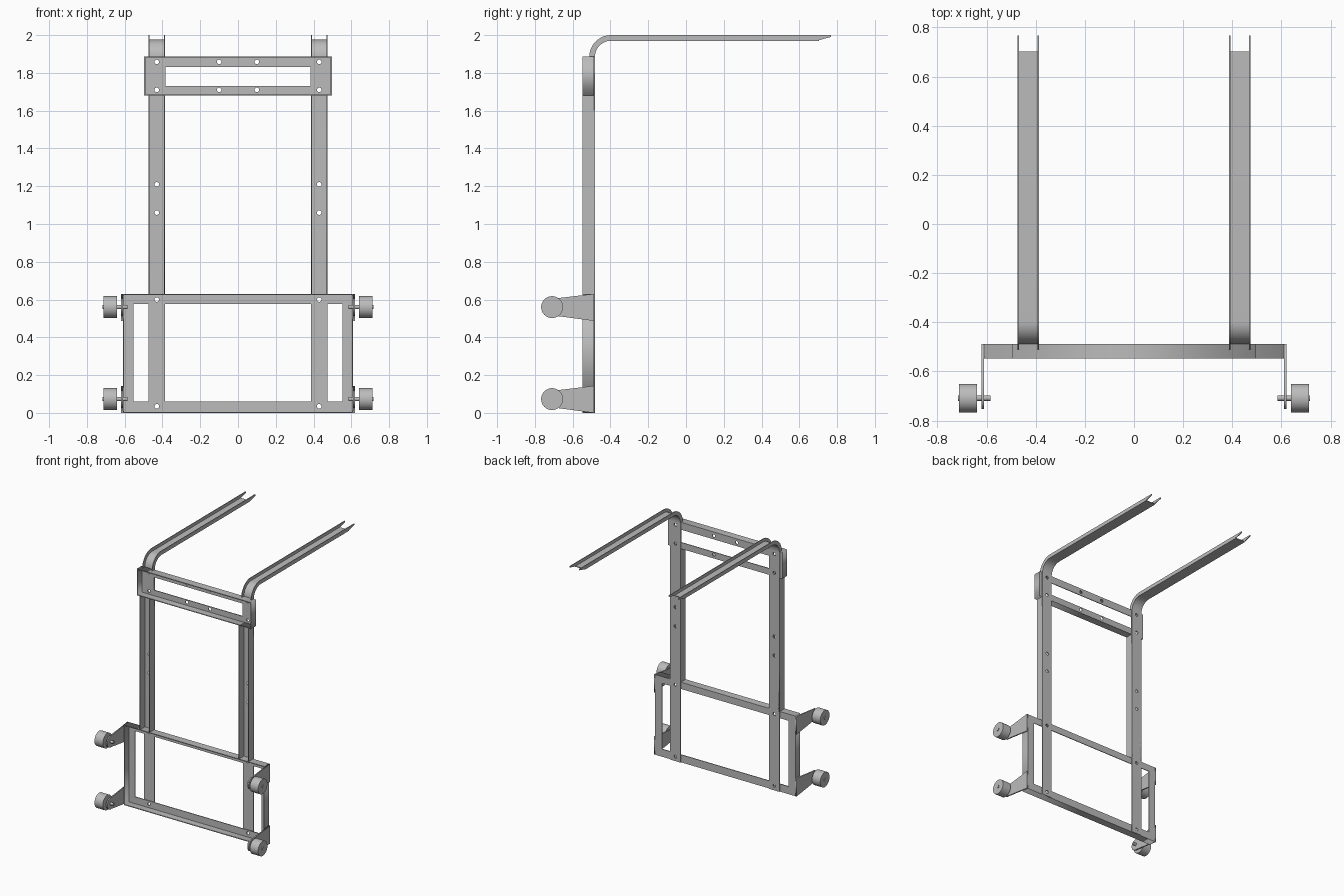
import bpy
from math import cos, sin, pi, radians
from mathutils import Matrix, Vector

cube = bpy.data.objects.get("Cube")
if cube:
    bpy.data.objects.remove(cube, do_unlink=True)

GREY = (0.5, 0.5, 0.5, 1)
steel = bpy.data.materials.new("grey_steel")
steel.use_nodes = True
steel.diffuse_color = GREY
steel.node_tree.nodes["Principled BSDF"].inputs["Base Color"].default_value = GREY

T = 0.006                # sheet thickness
BACK = -0.482            # rear face of the uprights
FRAME = BACK - T         # rear face of the frames
DEPTH = 0.06             # frame and channel depth
TOP = 1.885              # where the arm bend starts
BEND = BACK + 0.085      # centre of the bend


def arc(cx, cy, r, a0, a1, n=12):
    angles = [radians(a0 + (a1 - a0) * i / n) for i in range(n + 1)]
    return [(cx + r * cos(a), cy + r * sin(a)) for a in angles]


def rect(x0, x1, y0, y1):
    return [(x0, y0), (x1, y0), (x1, y1), (x0, y1)]


def hole(x, z, r=0.012):
    return arc(x, z, r, 0, 345, 23)


def plate(name, loops, side, lo, hi):
    """Flat plate with cut-outs; side=True lies in YZ from x=lo to hi, else in XZ from y=lo to hi."""
    curve = bpy.data.curves.new(name, "CURVE")
    curve.dimensions = "2D"
    curve.fill_mode = "BOTH"
    curve.extrude = (hi - lo) / 2
    for loop in loops:
        spline = curve.splines.new("POLY")
        spline.points.add(len(loop) - 1)
        for point, (u, v) in zip(spline.points, loop):
            point.co = (u, v, 0, 1)
        spline.use_cyclic_u = True
    temp = bpy.data.objects.new(name + "_outline", curve)
    mesh = bpy.data.meshes.new_from_object(temp)
    bpy.data.objects.remove(temp)
    turn = Matrix.Rotation(pi / 2, 4, "X")
    if side:
        turn = Matrix.Rotation(pi / 2, 4, "Z") @ turn
    mid = (lo + hi) / 2
    shift = Vector((mid, 0, 0)) if side else Vector((0, mid, 0))
    mesh.transform(Matrix.Translation(shift) @ turn)
    mesh.materials.clear()
    mesh.materials.append(steel)
    obj = bpy.data.objects.new(name, mesh)
    bpy.context.collection.objects.link(obj)
    return obj


def smooth(obj):
    bpy.ops.object.select_all(action="DESELECT")
    obj.select_set(True)
    bpy.context.view_layer.objects.active = obj
    bpy.ops.object.shade_smooth_by_angle(angle=radians(35))


def rod(name, x0, x1, y, z, r):
    bpy.ops.mesh.primitive_cylinder_add(
        vertices=40, radius=r, depth=abs(x1 - x0),
        location=((x0 + x1) / 2, y, z), rotation=(0, pi / 2, 0))
    obj = bpy.context.object
    obj.name = name
    obj.data.materials.append(steel)
    smooth(obj)
    return obj


def tray(name, w, z0, z1, windows, holes):
    """Open-front frame: pierced back sheet with a rim folded forward."""
    plate(name + "_back", [rect(-w, w, z0, z1)] + windows + [hole(x, z) for x, z in holes],
          False, FRAME - T, FRAME)
    plate(name + "_rim", [rect(-w, w, z0, z1), rect(-w + T, w - T, z0 + T, z1 - T)],
          False, FRAME - DEPTH, FRAME)


# Upper and lower frames
tray("upper_frame", 0.497, 1.68, 1.888, [rect(-0.385, 0.385, 1.73, 1.83)],
     [(x, z) for x in (-0.43, -0.1, 0.1, 0.43) for z in (1.71, 1.858)])
tray("lower_frame", 0.61, 0, 0.63, [rect(-0.552, 0.552, 0.06, 0.577)],
     [(x, z) for x in (-0.43, 0.43) for z in (0.035, 0.6)])

for s, tag in ((1, "left"), (-1, "right")):
    # Uprights with bolt holes
    inner, outer = 0.387, 0.475
    x0, x1 = sorted((s * inner, s * outer))
    plate(tag + "_upright_web",
          [rect(x0, x1, 0, TOP)] + [hole(s * 0.43, z) for z in (0.035, 0.6, 1.06, 1.21, 1.71, 1.858)],
          False, FRAME, BACK)

    # Curved arm, open on top
    web = (arc(BEND, TOP, 0.085, 180, 90) + [(0.703, 1.97), (0.703, 1.97 + T)]
           + arc(BEND, TOP, 0.085 + T, 90, 180))
    smooth(plate(tag + "_arm_web", [web], True, x0, x1))
    lip = (arc(BEND, TOP, 0.085, 180, 90) + [(0.69, 1.97), (0.768, 1.99), (0.768, 2.0)]
           + arc(BEND, TOP, 0.115, 90, 180))

    # Folded edges of the upright and arm
    for edge, x in (("inner", x0 if s > 0 else x1 - T), ("outer", x1 - T if s > 0 else x0)):
        plate(f"{tag}_upright_{edge}_flange", [rect(BACK - DEPTH - T, BACK, 0.63, 1.68)],
              True, x, x + T)
        smooth(plate(f"{tag}_arm_{edge}_flange", [lip], True, x, x + T))

    # Wheel brackets, axles and wheels
    for level, base in (("lower", 0), ("upper", 0.487)):
        y, z = -0.709, base + 0.073
        p0, p1 = sorted((s * 0.61, s * 0.62))
        outline = [(FRAME, base), (FRAME, base + 0.143)] + arc(y, z, 0.045, 82, 278, 20)
        plate(f"{tag}_{level}_wheel_bracket", [outline], True, p0, p1)
        rod(f"{tag}_{level}_axle", s * 0.585, s * 0.717, y, z, 0.011)
        rod(f"{tag}_{level}_wheel", s * 0.64, s * 0.712, y, z, 0.058)
